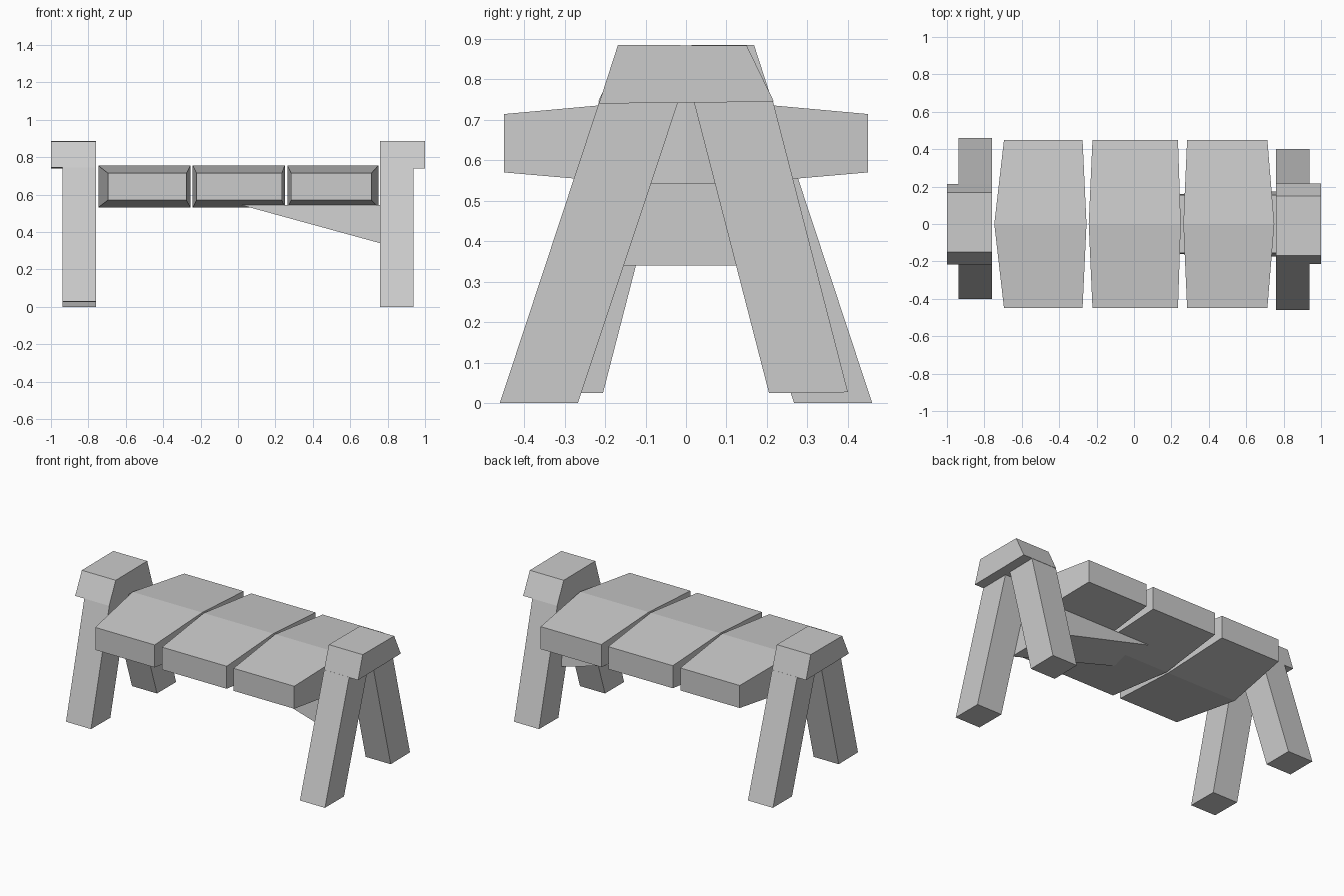
import bpy, bmesh

if "Cube" in bpy.data.objects:
    bpy.data.objects.remove(bpy.data.objects["Cube"])


def loft(name, sections):
    """Closed solid joining matching 3D section loops."""
    bm = bmesh.new()
    rings = [[bm.verts.new(p) for p in s] for s in sections]
    n = len(rings[0])
    for a, b in zip(rings, rings[1:]):
        for i in range(n):
            j = (i + 1) % n
            bm.faces.new((a[i], a[j], b[j], b[i]))
    bm.faces.new(rings[0])
    bm.faces.new(rings[-1])
    bmesh.ops.recalc_face_normals(bm, faces=bm.faces)
    me = bpy.data.meshes.new(name)
    bm.to_mesh(me)
    bm.free()
    ob = bpy.data.objects.new(name, me)
    bpy.context.collection.objects.link(ob)
    return ob


def slab(name, profile, x0, x1, s):
    """Extrude a (y, z) profile along x; s = -1 turns it half a turn about z."""
    return loft(name, [[(s * x, s * y, z) for y, z in profile] for x in (x0, x1)])


# End trestles: the left one is the right one turned 180 degrees
long_leg = [(-0.46, 0), (-0.267, 0), (-0.02, 0.742), (-0.215, 0.742)]
short_leg = [(0.205, 0.025), (0.40, 0.027), (0.215, 0.745), (0.02, 0.742)]
cap = [(-0.215, 0.74), (-0.02, 0.742), (0.02, 0.742), (0.217, 0.745),
       (0.15, 0.883), (-0.168, 0.885)]
for side, s in (("right", 1), ("left", -1)):
    slab(side + "_long_leg", long_leg, 0.76, 0.937, s)
    slab(side + "_short_leg", short_leg, 0.76, 0.937, s)
    slab(side + "_cap", cap, 0.76, 1.0, s)

# Seat planks: thick and wide in the middle, tapering to front and back
planks = [  # x range at the middle, x range at the ends
    (-0.747, -0.254, -0.695, -0.275),
    (-0.242, 0.25, -0.222, 0.235),
    (0.264, 0.75, 0.284, 0.713),
]
for i, (m0, m1, e0, e1) in enumerate(planks):
    sections = []
    for y, a, b, lo, hi in ((-0.45, e0, e1, 0.57, 0.714),
                            (0, m0, m1, 0.531, 0.755),
                            (0.45, e0, e1, 0.57, 0.714)):
        sections.append([(a, y, lo), (b, y, lo), (b, y, hi), (a, y, hi)])
    loft(f"seat_plank_{i + 1}", sections)

# Wedge brace under the seat at the right end
loft("brace", [
    [(0.02, w, 0.543), (0.76, w, 0.543), (0.76, w * 1.13, 0.34)]
    for w in (-0.155, 0.155)])
